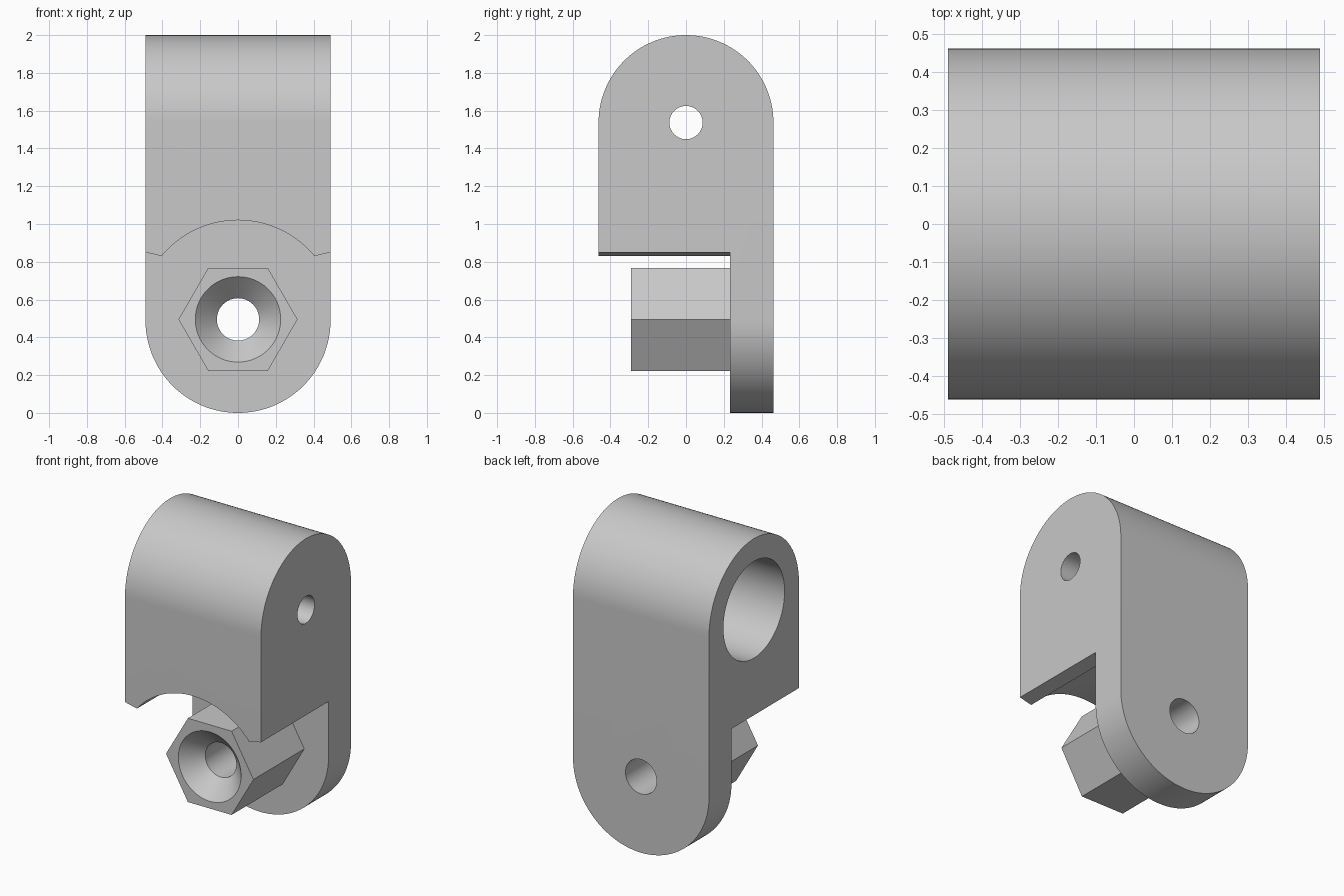
import bpy, bmesh
from math import sin, cos, pi, radians

if "Cube" in bpy.data.objects:
    bpy.data.objects.remove(bpy.data.objects["Cube"], do_unlink=True)

HALF_W, HALF_D = 0.49, 0.463      # half width and half depth of the bracket
PIVOT_Z, BORE_Z = 0.495, 1.537    # heights of the two hole axes
PLATE_Y, BOSS_Y = 0.232, -0.291   # front of the plate, front of the boss
HOLE_R, SINK_R = 0.112, 0.226


def arc(z, r, start, end, n):
    """Points on an arc around (0, z)."""
    return [(r * cos(start + (end - start) * i / n),
             z + r * sin(start + (end - start) * i / n)) for i in range(n + 1)]


def ring(z, r, n=96):
    return arc(z, r, 0, 2 * pi, n)[:-1]


def loft(name, axis, a, b, ring_a, ring_b=None):
    """Solid between two matching outlines placed at a and b along x or y."""
    bm = bmesh.new()
    loops = []
    for pos, pts in ((a, ring_a), (b, ring_b or ring_a)):
        loops.append([bm.verts.new((pos, u, z) if axis == "x" else (u, pos, z))
                      for u, z in pts])
    n = len(ring_a)
    for loop in loops:
        bm.faces.new(loop)
    for i in range(n):
        j = (i + 1) % n
        bm.faces.new((loops[0][i], loops[0][j], loops[1][j], loops[1][i]))
    bmesh.ops.recalc_face_normals(bm, faces=bm.faces)
    mesh = bpy.data.meshes.new(name)
    bm.to_mesh(mesh)
    bm.free()
    obj = bpy.data.objects.new(name, mesh)
    bpy.context.collection.objects.link(obj)
    return obj


def combine(target, tool, operation):
    """Apply a boolean and remove the tool."""
    tool.hide_render = True
    mod = target.modifiers.new(operation.lower(), "BOOLEAN")
    mod.operation, mod.solver, mod.object = operation, "EXACT", tool
    bpy.context.view_layer.objects.active = target
    bpy.ops.object.modifier_apply(modifier=mod.name)
    bpy.data.objects.remove(tool, do_unlink=True)


# Body: front outline with a round foot, crossed with a side outline with a round top
foot = arc(HALF_W, HALF_W, pi, 2 * pi, 64) + [(HALF_W, 2.2), (-HALF_W, 2.2)]
bracket = loft("bracket_body", "y", -0.7, 0.7, foot)
dome = arc(BORE_Z, HALF_D, 0, pi, 64) + [(-HALF_D, -0.2), (HALF_D, -0.2)]
combine(bracket, loft("dome_outline", "x", -0.7, 0.7, dome), "INTERSECT")

# Clearance under the block, arched around the boss, leaving the rear plate
arch = arc(PIVOT_Z, 0.525, radians(39.7), radians(140.3), 48)
arch += [(-HALF_W, 0.85), (-0.7, 0.9), (-0.7, -0.2),
         (0.7, -0.2), (0.7, 0.9), (HALF_W, 0.85)]
combine(bracket, loft("clearance", "y", -0.7, PLATE_Y, arch), "DIFFERENCE")

# Hexagonal boss on the plate
combine(bracket, loft("hex_boss", "y", BOSS_Y, 0.35, ring(PIVOT_Z, 0.315, 6)), "UNION")

# Screw hole through the boss and plate, with a countersink
combine(bracket, loft("screw_hole", "y", -0.6, 0.7, ring(PIVOT_Z, HOLE_R)), "DIFFERENCE")
slope = SINK_R - HOLE_R
combine(bracket, loft("countersink", "y", BOSS_Y - 0.04, BOSS_Y + slope,
                      ring(PIVOT_Z, SINK_R + 0.04), ring(PIVOT_Z, HOLE_R)), "DIFFERENCE")

# Wide blind bore from the right, narrow hole out through the left wall
combine(bracket, loft("bore", "x", -0.7, 0.26, ring(BORE_Z, 0.315)), "DIFFERENCE")
combine(bracket, loft("pin_hole", "x", 0.1, 0.7, ring(BORE_Z, 0.088)), "DIFFERENCE")

# Material and shading
grey = bpy.data.materials.new("light_grey")
grey.use_nodes = True
grey.diffuse_color = (0.58, 0.58, 0.58, 1)
grey.node_tree.nodes["Principled BSDF"].inputs["Base Color"].default_value = grey.diffuse_color
bracket.data.materials.clear()
bracket.data.materials.append(grey)
for obj in bpy.context.selected_objects:
    obj.select_set(False)
bracket.select_set(True)
bpy.context.view_layer.objects.active = bracket
bpy.ops.object.shade_smooth_by_angle(angle=radians(30))
